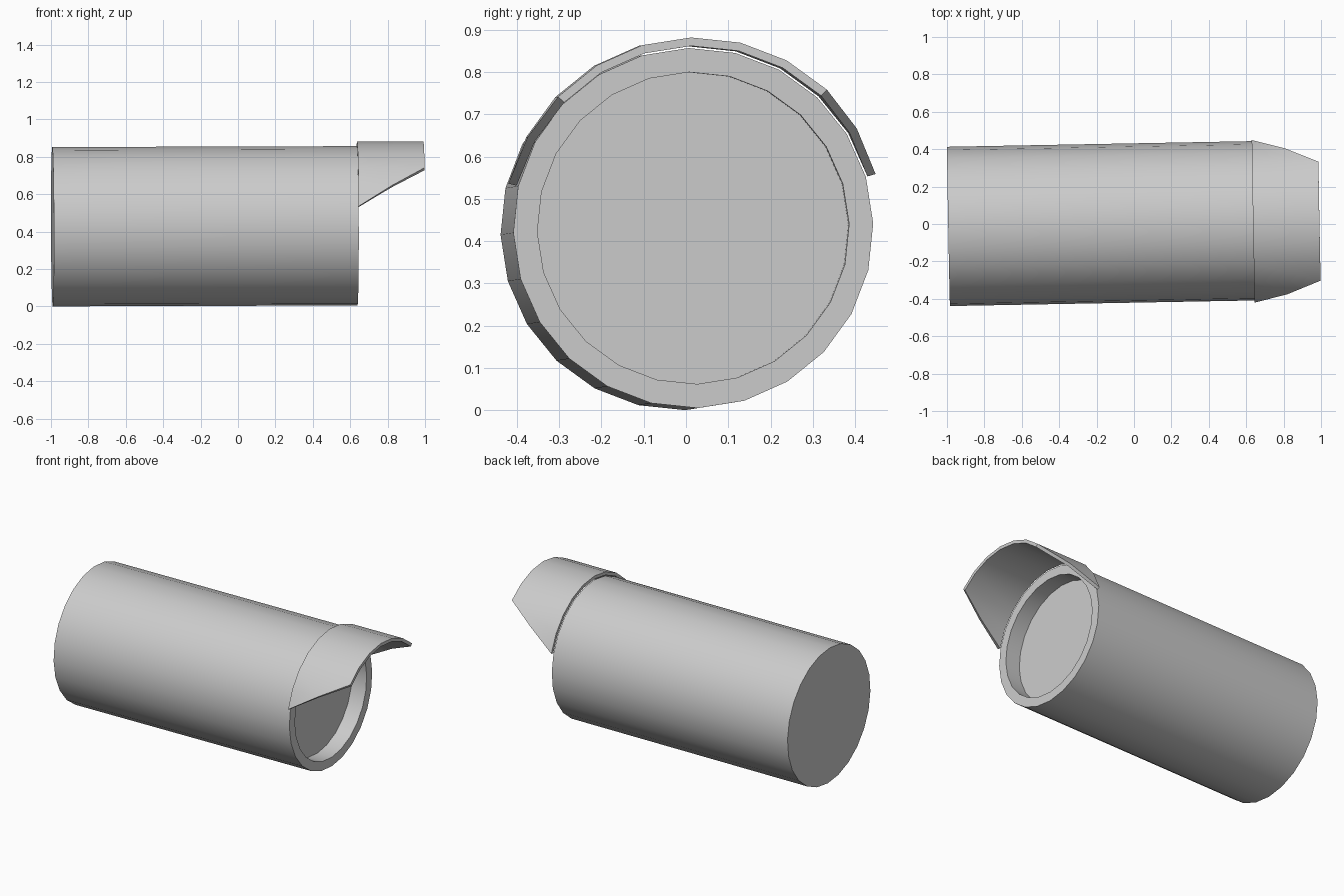
import bpy, bmesh
from math import radians, sin, cos
from mathutils import Matrix, Vector

if "Cube" in bpy.data.objects:
    bpy.data.objects.remove(bpy.data.objects["Cube"])

SIDES = 24
ROLL = 1.5
# Slightly tilted common axis, origin at the centre of the back face
AXIS = (Matrix.Translation((-0.992, -0.013, 0.426))
        @ Matrix.Rotation(0.0185, 4, 'Z') @ Matrix.Rotation(-0.003, 4, 'Y'))
BODY_LEN, VISOR_LEN = 1.63, 0.355


def point(x, r, deg):
    a = radians(deg)
    return Vector((x, r * cos(a), r * sin(a)))


def finish(bm, name):
    bmesh.ops.remove_doubles(bm, verts=bm.verts, dist=1e-5)
    bmesh.ops.recalc_face_normals(bm, faces=bm.faces)
    me = bpy.data.meshes.new(name)
    bm.to_mesh(me)
    bm.free()
    ob = bpy.data.objects.new(name, me)
    bpy.context.collection.objects.link(ob)
    ob.matrix_world = AXIS
    bpy.ops.object.select_all(action='DESELECT')
    ob.select_set(True)
    bpy.context.view_layer.objects.active = ob
    bpy.ops.object.shade_smooth_by_angle(angle=radians(30))
    return ob


# Body: closed cylinder with a shallow recess in its front face
bm = bmesh.new()
profile = [(0, 0.426), (BODY_LEN, 0.426), (BODY_LEN, 0.369), (BODY_LEN - 0.1, 0.369)]
rings = [[bm.verts.new(point(x, r, ROLL + i * 360 / SIDES)) for i in range(SIDES)]
         for x, r in profile]
for a, b in zip(rings, rings[1:]):
    for i in range(SIDES):
        j = (i + 1) % SIDES
        bm.faces.new((a[i], a[j], b[j], b[i]))
bm.faces.new(rings[0])
bm.faces.new(rings[-1])
finish(bm, "housing")

# Visor: thin curved hood over the front, its lower edges cut on a slant
bm = bmesh.new()
STEPS = 10
cols = []
for k in range(STEPS + 1):
    deg = ROLL + 15 * (k + 1)
    reach = BODY_LEN + VISOR_LEN * min(1, k / 2, (STEPS - k) / 2)
    cols.append([bm.verts.new(point(x, r, deg)) for x, r in
                 ((BODY_LEN, 0.45), (reach, 0.45), (reach, 0.43), (BODY_LEN, 0.43))])
for a, b in zip(cols, cols[1:]):
    for i in range(4):
        j = (i + 1) % 4
        bm.faces.new((a[i], a[j], b[j], b[i]))
finish(bm, "visor")
